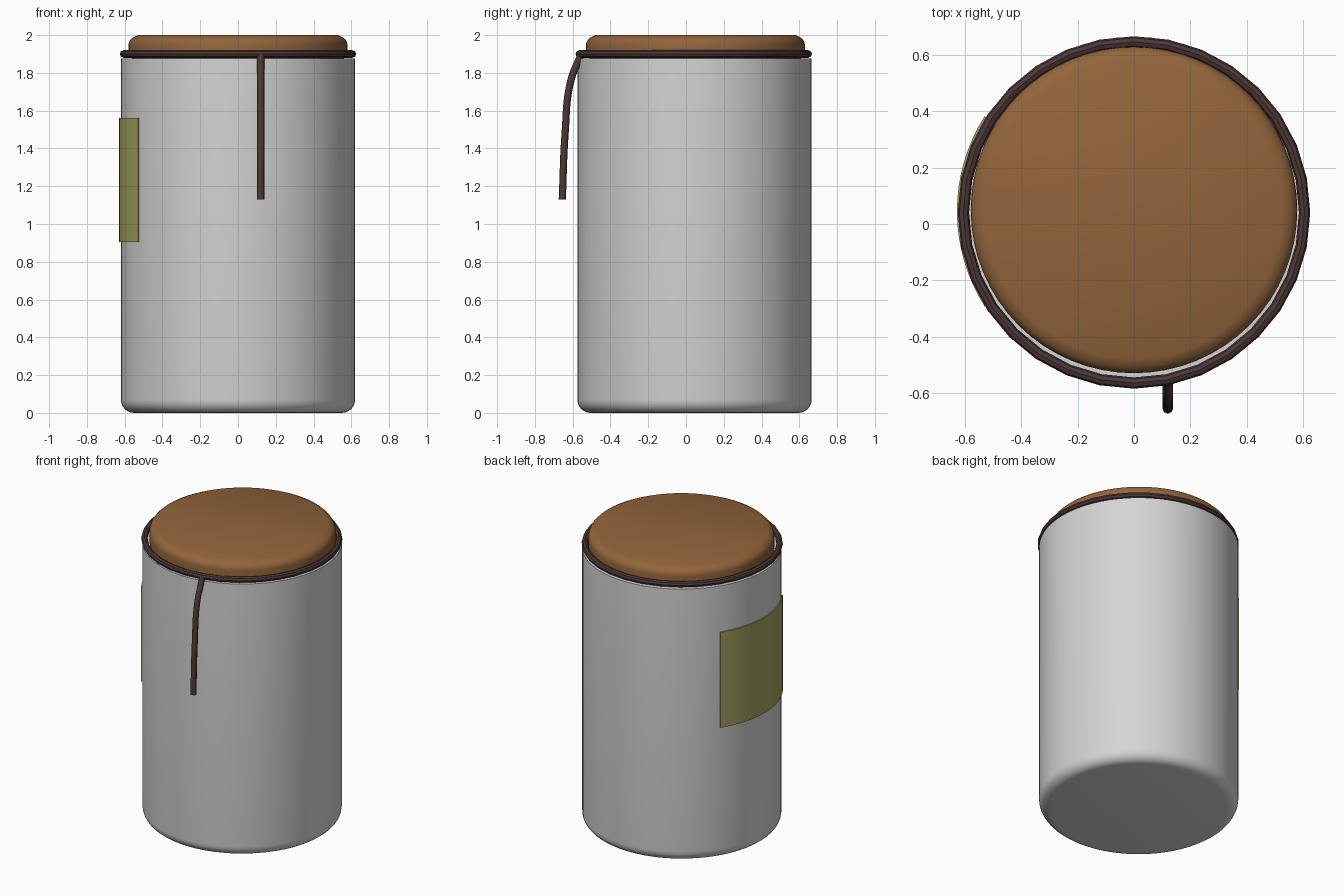
import bpy, bmesh, math

if "Cube" in bpy.data.objects:
    bpy.data.objects.remove(bpy.data.objects["Cube"])

CY = 0.045      # jar axis position along y


def material(name, rgb):
    m = bpy.data.materials.new(name)
    m.diffuse_color = (*rgb, 1)
    m.use_nodes = True
    m.node_tree.nodes["Principled BSDF"].inputs["Base Color"].default_value = m.diffuse_color
    return m


CERAMIC = material("white ceramic", (0.66, 0.66, 0.66))
WOOD = material("brown wood", (0.29, 0.13, 0.045))
CORD = material("dark cord", (0.075, 0.04, 0.04))
PAPER = material("yellow paper", (0.38, 0.37, 0.12))


def finish(name, bm, mat, angle=40):
    bmesh.ops.recalc_face_normals(bm, faces=bm.faces)
    me = bpy.data.meshes.new(name)
    bm.to_mesh(me)
    bm.free()
    me.materials.append(mat)
    ob = bpy.data.objects.new(name, me)
    bpy.context.collection.objects.link(ob)
    bpy.ops.object.select_all(action='DESELECT')
    ob.select_set(True)
    bpy.context.view_layer.objects.active = ob
    bpy.ops.object.shade_smooth_by_angle(angle=math.radians(angle))
    return ob


def lathe(name, profile, mat, cy, segs, closed=False):
    """Revolve (radius, z) points; cap the ends unless the profile is a loop."""
    bm = bmesh.new()
    rings = [[bm.verts.new((r * math.cos(2 * math.pi * i / segs),
                            cy + r * math.sin(2 * math.pi * i / segs), z))
              for i in range(segs)] for r, z in profile]
    pairs = list(zip(rings, rings[1:]))
    if closed:
        pairs.append((rings[-1], rings[0]))
    else:
        bm.faces.new(rings[0])
        bm.faces.new(rings[-1])
    for a, b in pairs:
        for i in range(segs):
            j = (i + 1) % segs
            bm.faces.new((a[i], a[j], b[j], b[i]))
    return finish(name, bm, mat)


def arc(cr, cz, r, a0, a1, n):
    """Rounded corner in the (radius, z) plane, angles in degrees."""
    return [(cr + r * math.cos(math.radians(a0 + (a1 - a0) * k / n)),
             cz + r * math.sin(math.radians(a0 + (a1 - a0) * k / n)))
            for k in range(n + 1)]


# Jar with rounded foot, thin rim and hollow inside
lathe("jar_body",
      arc(0.55, 0.07, 0.07, -90, 0, 6) + [(0.62, 1.875), (0.575, 1.875), (0.575, 0.06)],
      CERAMIC, CY, 64)

# Wooden lid with a rounded top edge, plugged into the jar
lathe("lid", [(0.56, 1.80), (0.56, 1.878), (0.58, 1.885)]
      + arc(0.53, 1.945, 0.05, 0, 90, 5)[:-1] + [(0.53, 2.0)],
      WOOD, 0.05, 64)

# Cord loop around the lid
lathe("cord_loop", arc(0.606, 1.90, 0.02, 0, 315, 7), CORD, 0.041, 32, closed=True)

# Hanging cord end, swept along a gentle drop
cu = bpy.data.curves.new("cord_tail", 'CURVE')
cu.dimensions = '3D'
cu.bevel_depth = 0.019
cu.bevel_resolution = 2
cu.resolution_u = 8
cu.use_fill_caps = True
sp = cu.splines.new('BEZIER')
path = [(-0.555, 1.90), (-0.612, 1.75), (-0.640, 1.48), (-0.655, 1.13)]
sp.bezier_points.add(len(path) - 1)
for p, (y, z) in zip(sp.bezier_points, path):
    p.co = (0.12, y, z)
    p.handle_left_type = p.handle_right_type = 'AUTO'
cu.materials.append(CORD)
bpy.context.collection.objects.link(bpy.data.objects.new("cord_tail", cu))

# Curved paper label wrapped on the left side
bm = bmesh.new()
N, HALF = 16, math.radians(32.5)
cols = []
for k in range(N + 1):
    a = math.pi - HALF + 2 * HALF * k / N
    cols.append([bm.verts.new((r * math.cos(a), CY + r * math.sin(a), z))
                 for r, z in ((0.622, 0.905), (0.629, 0.905), (0.629, 1.56), (0.622, 1.56))])
for a, b in zip(cols, cols[1:]):
    for i in range(4):
        j = (i + 1) % 4
        bm.faces.new((a[i], a[j], b[j], b[i]))
bm.faces.new(cols[0])
bm.faces.new(cols[-1])
finish("label", bm, PAPER)
